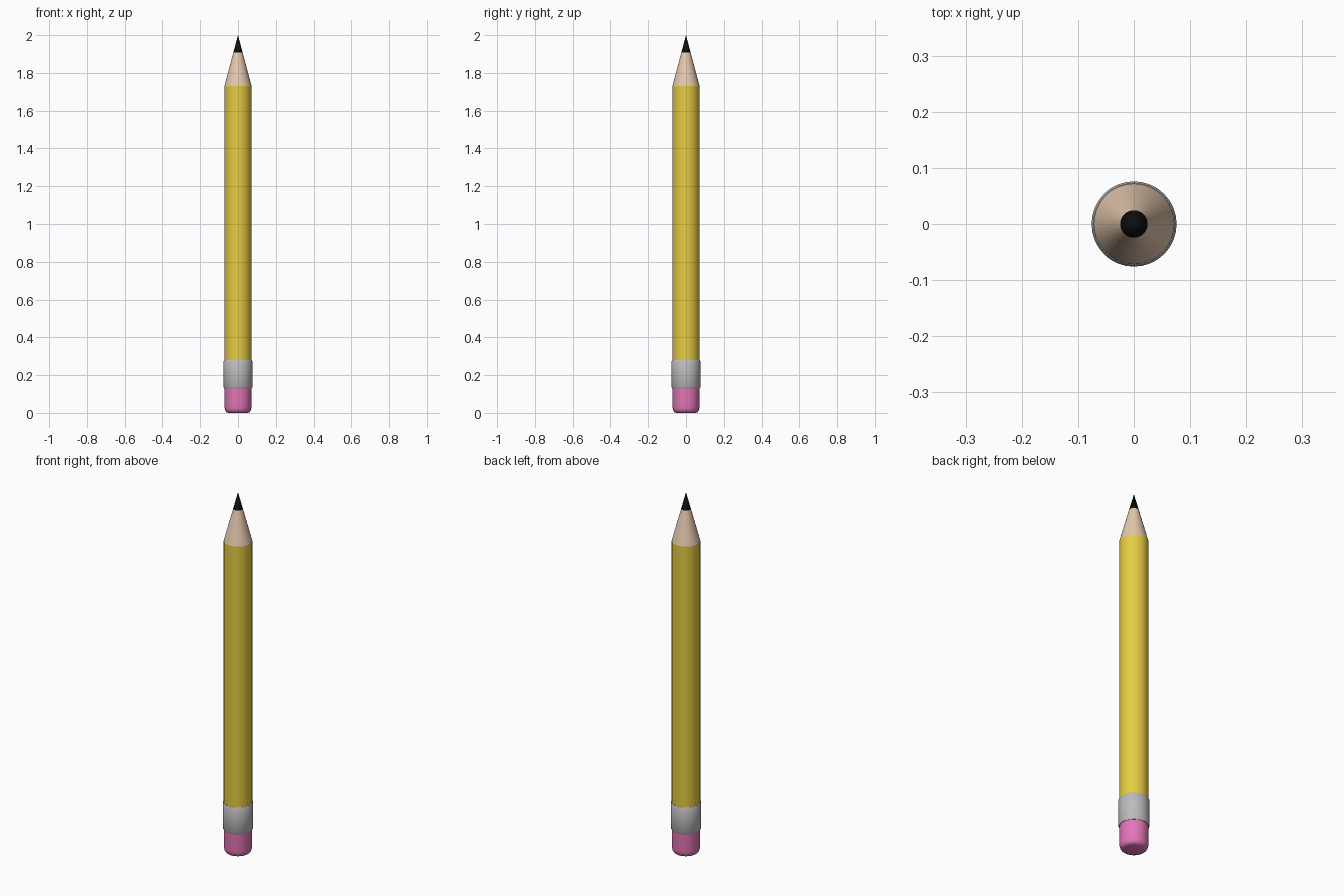
import bpy, bmesh, math

if "Cube" in bpy.data.objects:
    bpy.data.objects.remove(bpy.data.objects["Cube"])

SIDES = 32


def material(name, rgb):
    m = bpy.data.materials.new(name)
    m.diffuse_color = (*rgb, 1)
    m.use_nodes = True
    m.node_tree.nodes["Principled BSDF"].inputs["Base Color"].default_value = m.diffuse_color
    return m


def lathe(name, profile, mat, angle=35):
    """Revolve (radius, height) points about z; radius 0 makes a pole."""
    bm = bmesh.new()
    rings = []
    for r, z in profile:
        n = SIDES if r > 0 else 1
        rings.append([bm.verts.new((r * math.cos(2 * math.pi * i / SIDES),
                                    r * math.sin(2 * math.pi * i / SIDES), z))
                      for i in range(n)])
    for a, b in zip(rings, rings[1:]):
        for i in range(SIDES):
            j = (i + 1) % SIDES
            quad = [a[i % len(a)], a[j % len(a)], b[j % len(b)], b[i % len(b)]]
            bm.faces.new(list(dict.fromkeys(quad)))
    bmesh.ops.recalc_face_normals(bm, faces=bm.faces)
    me = bpy.data.meshes.new(name)
    bm.to_mesh(me)
    bm.free()
    me.materials.append(mat)
    ob = bpy.data.objects.new(name, me)
    bpy.context.collection.objects.link(ob)
    bpy.context.view_layer.objects.active = ob
    ob.select_set(True)
    bpy.ops.object.shade_smooth_by_angle(angle=math.radians(angle))
    ob.select_set(False)
    return ob


yellow = material("yellow paint", (0.78, 0.60, 0.055))
wood = material("bare wood", (0.78, 0.58, 0.42))
black = material("graphite", (0.004, 0.004, 0.004))
metal = material("grey metal", (0.50, 0.50, 0.50))
pink = material("pink rubber", (0.76, 0.18, 0.48))

R, TIP, SHOULDER, LEAD = 0.072, 2.0, 1.73, 1.908
lead_r = R * (TIP - LEAD) / (TIP - SHOULDER)

# Eraser with a rounded lower rim
lathe("eraser", [(0, 0.0), (0.052, 0.0), (0.061, 0.004), (0.067, 0.012),
                 (0.070, 0.022), (0.071, 0.034), (0.071, 0.14)], pink)

# Metal band with small bevelled rims
lathe("ferrule", [(0.069, 0.13), (0.073, 0.13), (0.076, 0.135),
                  (0.076, 0.275), (0.073, 0.28), (0.069, 0.28)], metal)

# Painted shaft, sharpened wood cone and lead point
lathe("shaft", [(R, 0.27), (R, SHOULDER)], yellow)
lathe("wood_cone", [(R, SHOULDER), (lead_r, LEAD)], wood)
lathe("lead_point", [(lead_r, LEAD), (0, TIP)], black)
